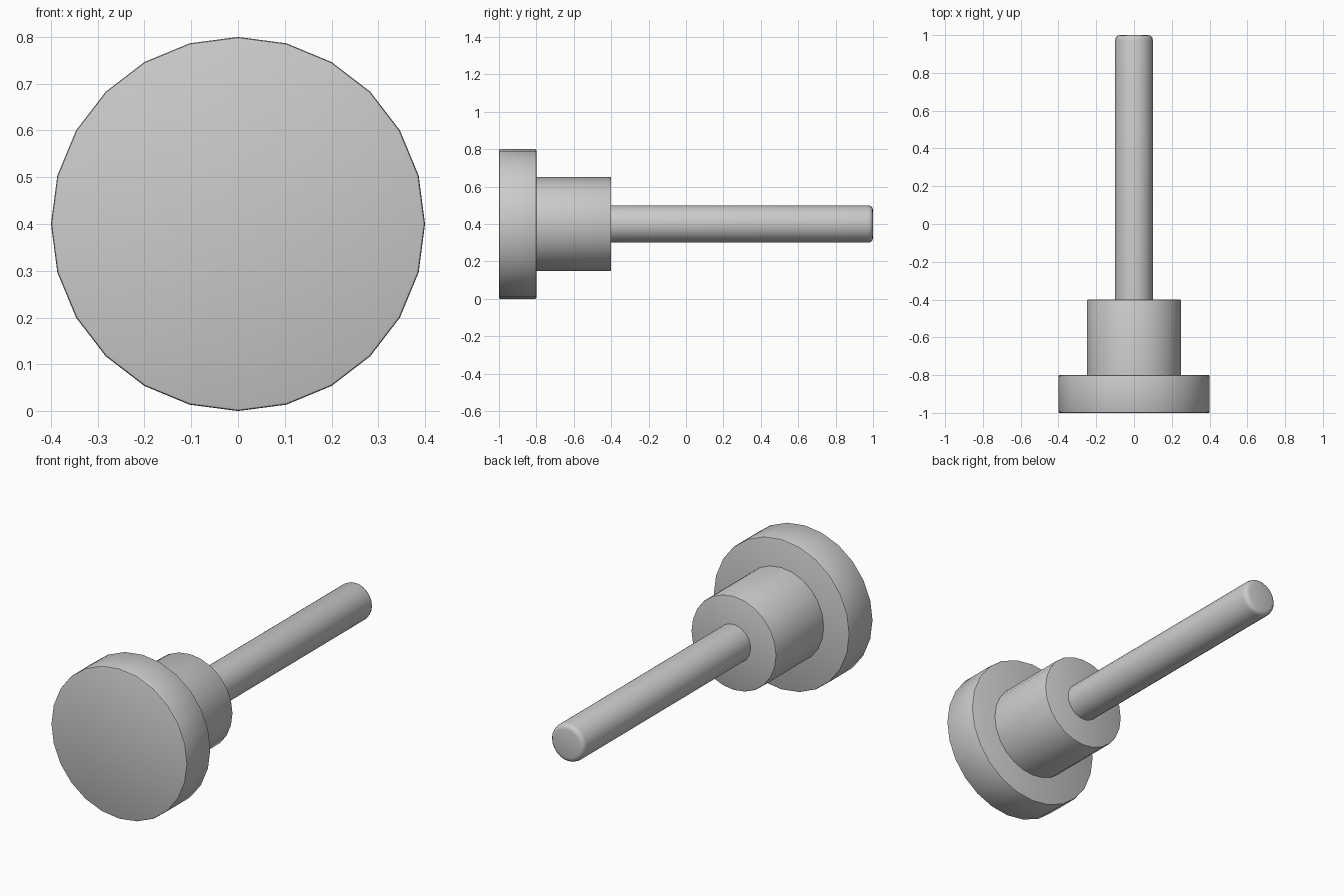
import bpy
import bmesh
import math

cube = bpy.data.objects.get("Cube")
if cube:
    bpy.data.objects.remove(cube, do_unlink=True)

SIDES = 24
AXIS_Z = 0.4

grey = bpy.data.materials.new("plain grey")
grey.use_nodes = True
colour = (0.6, 0.6, 0.6, 1.0)
grey.diffuse_color = colour
grey.node_tree.nodes["Principled BSDF"].inputs["Base Color"].default_value = colour


def turned_part(name, radius, y0, y1, round_front=0.0, round_back=0.0, steps=2):
    """Closed cylinder along y with rounded rims."""
    profile = []
    for y, direction, size in ((y0, 1, round_front), (y1, -1, round_back)):
        if size == 0:
            rim = [(radius, y)]
        else:
            rim = []
            for i in range(steps + 1):
                t = math.pi / 2 * i / steps
                rim.append((radius - size + size * math.sin(t),
                            y + direction * size * (1 - math.cos(t))))
        profile += rim if direction == 1 else rim[::-1]

    bm = bmesh.new()
    rings = []
    for r, y in profile:
        rings.append([bm.verts.new((r * math.sin(a), y, AXIS_Z + r * math.cos(a)))
                      for a in (2 * math.pi * k / SIDES for k in range(SIDES))])
    for lower, upper in zip(rings, rings[1:]):
        for k in range(SIDES):
            n = (k + 1) % SIDES
            bm.faces.new((lower[k], lower[n], upper[n], upper[k]))
    bm.faces.new(rings[0])
    bm.faces.new(rings[-1])
    bmesh.ops.recalc_face_normals(bm, faces=bm.faces)

    mesh = bpy.data.meshes.new(name)
    bm.to_mesh(mesh)
    bm.free()
    mesh.materials.append(grey)
    obj = bpy.data.objects.new(name, mesh)
    bpy.context.collection.objects.link(obj)
    bpy.ops.object.select_all(action="DESELECT")
    obj.select_set(True)
    bpy.context.view_layer.objects.active = obj
    bpy.ops.object.shade_smooth_by_angle(angle=math.radians(35))
    return obj


# Wide disc at the front
turned_part("head_disc", 0.4, -1.0, -0.8, 0.006, 0.006)
# Stepped collar behind the disc
turned_part("collar", 0.25, -0.8, -0.4, 0.0, 0.005)
# Long rod with a rounded tip
turned_part("rod", 0.1, -0.4, 1.0, 0.0, 0.025, steps=3)
